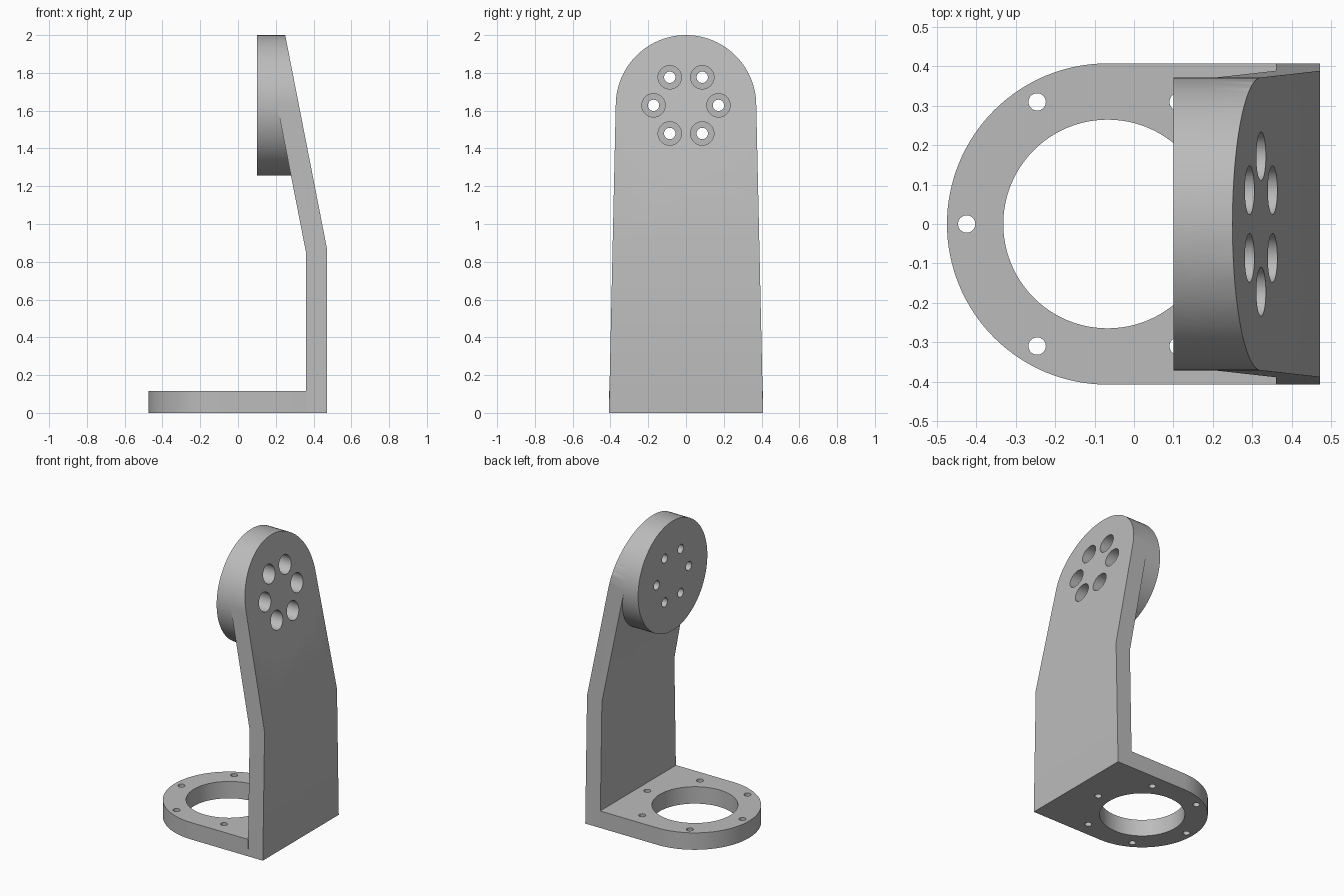
import bpy, bmesh
from math import pi, sin, cos, radians
from mathutils import Vector

cube = bpy.data.objects.get("Cube")
if cube:
    bpy.data.objects.remove(cube)

mat = bpy.data.materials.new("plain grey")
mat.use_nodes = True
GREY = (0.5, 0.5, 0.5, 1)
mat.diffuse_color = GREY
mat.node_tree.nodes["Principled BSDF"].inputs["Base Color"].default_value = GREY

AXES = {"X": lambda a, b, h: (h, a, b),
        "Y": lambda a, b, h: (a, h, b),
        "Z": lambda a, b, h: (a, b, h)}


def arc(ca, cb, r, start=0, end=360, n=96):
    """Points on an arc; a full turn leaves out the repeated last point."""
    count = n if end - start == 360 else n + 1
    angles = [radians(start + (end - start) * i / n) for i in range(count)]
    return [(ca + r * cos(t), cb + r * sin(t)) for t in angles]


def prism(name, outline, axis, low, high):
    """Extrude a 2D outline along an axis."""
    bm = bmesh.new()
    place = AXES[axis]
    face = bm.faces.new([bm.verts.new(place(a, b, low)) for a, b in outline])
    new = bmesh.ops.extrude_face_region(bm, geom=[face])["geom"]
    move = Vector(place(0, 0, high - low))
    bmesh.ops.translate(bm, vec=move,
                        verts=[v for v in new if isinstance(v, bmesh.types.BMVert)])
    bmesh.ops.recalc_face_normals(bm, faces=bm.faces)
    mesh = bpy.data.meshes.new(name)
    bm.to_mesh(mesh)
    bm.free()
    mesh.materials.append(mat)
    obj = bpy.data.objects.new(name, mesh)
    bpy.context.collection.objects.link(obj)
    return obj


def combine(target, other, operation):
    """Apply a boolean and discard the helper."""
    mod = target.modifiers.new("boolean", "BOOLEAN")
    mod.operation, mod.solver, mod.object = operation, "EXACT", other
    bpy.ops.object.select_all(action="DESELECT")
    bpy.context.view_layer.objects.active = target
    target.select_set(True)
    bpy.ops.object.modifier_apply(modifier=mod.name)
    bpy.data.objects.remove(other)


HALF, THICK = 0.408, 0.115        # base half width and thickness
RING_X = -0.067                   # centre of the base ring
HEAD_Z, HEAD_R = 1.628, 0.372     # centre and radius of the round head

# Bent upright: side profile trimmed to the tapered, round-topped outline
upright = prism("bracket", [(0.36, 0), (0.472, 0), (0.472, 0.865), (0.25, 2.0),
                            (0.23, 2.1), (0.115, 2.1), (0.36, 0.85)],
                "Y", -0.6, 0.6)
outline = [(-HALF, 0), (HALF, 0)] + arc(0, HEAD_Z, HEAD_R, 0, 180, 48)
combine(upright, prism("outline", outline, "X", -0.2, 0.8), "INTERSECT")

# Round head, sliced off along the sloping face of the upright
head = prism("head", arc(0, HEAD_Z, HEAD_R), "X", 0.1, 0.7)
slope = prism("slope", [(0, 1), (0.4456, 1), (0.25, 2.0), (0.23, 2.1), (0, 2.1)],
              "Y", -0.6, 0.6)
combine(head, slope, "INTERSECT")
combine(upright, head, "UNION")

# Base plate with a rounded end
base_outline = [(0.362, -HALF), (0.362, HALF)] + arc(RING_X, 0, HALF, 90, 270, 64)
combine(upright, prism("base", base_outline, "Z", 0, THICK), "UNION")

# Large opening and small mounting holes in the base
combine(upright, prism("opening", arc(RING_X, 0, 0.265), "Z", -0.1, 0.2), "DIFFERENCE")
for x, y in arc(RING_X, 0, 0.358, n=6):
    combine(upright, prism("base_hole", arc(x, y, 0.022, n=32), "Z", -0.1, 0.2),
            "DIFFERENCE")

# Counterbored screw holes through the head
for y, z in arc(0, HEAD_Z, 0.172, n=6):
    combine(upright, prism("screw_hole", arc(y, z, 0.03, n=32), "X", 0, 0.6),
            "DIFFERENCE")
    combine(upright, prism("counterbore", arc(y, z, 0.062, n=40), "X", 0.17, 0.6),
            "DIFFERENCE")

bpy.ops.object.shade_smooth_by_angle(angle=radians(30))
